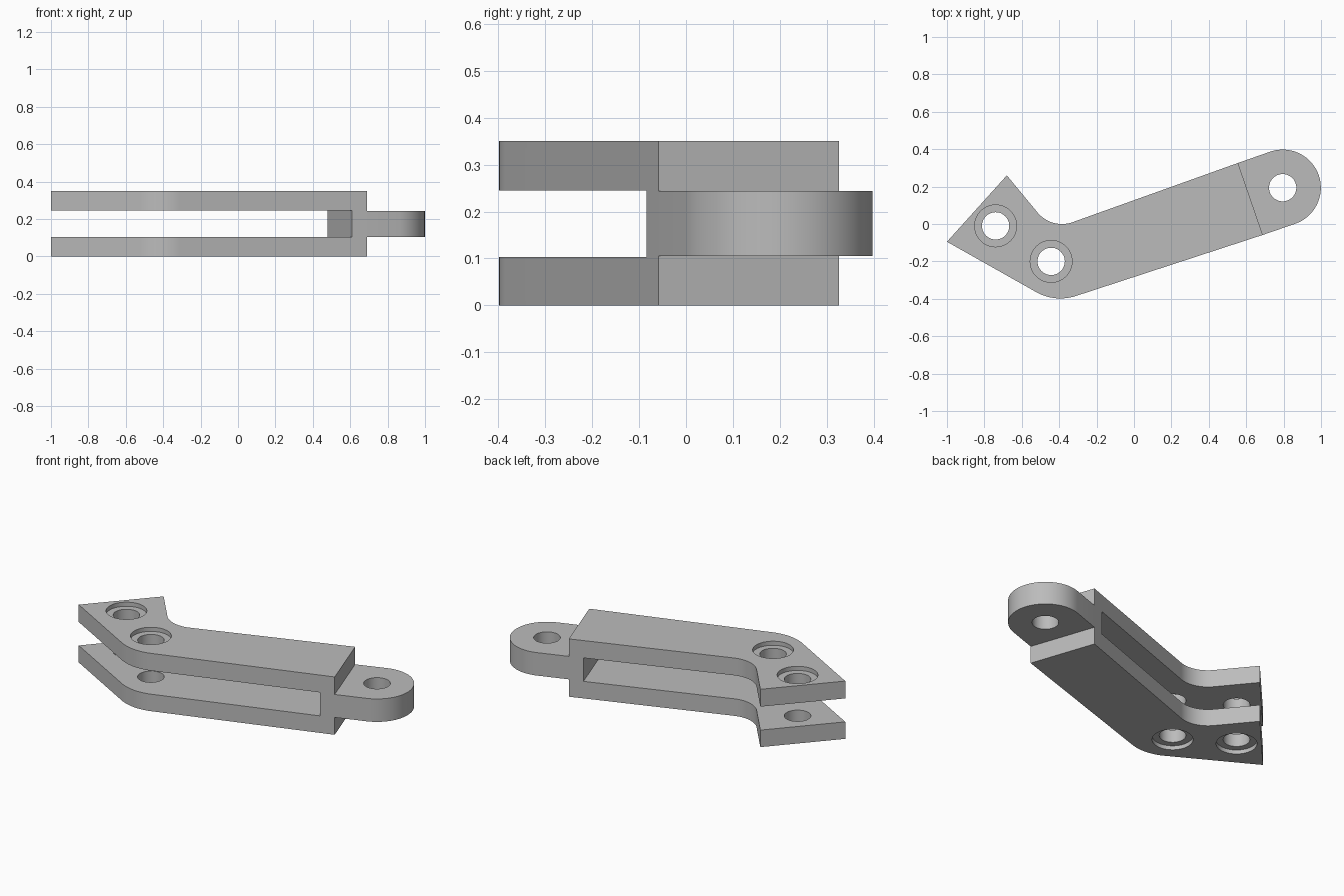
import bpy, bmesh
from math import cos, sin, radians

cube = bpy.data.objects.get("Cube")
if cube:
    bpy.data.objects.remove(cube, do_unlink=True)

HEIGHT = 0.35
SLOT = (0.103, 0.245)     # fork gap
TONGUE = (0.105, 0.244)   # tongue thickness
ARM_ANGLE = radians(19)
BORE, RECESS, RECESS_DEPTH = 0.073, 0.112, 0.025
TONGUE_EYE = (0.795, 0.194)
FORK_EYES = [(-0.74, -0.01), (-0.443, -0.2)]

grey = bpy.data.materials.new("plain grey")
grey.use_nodes = True
grey.diffuse_color = (0.5, 0.5, 0.5, 1)
grey.node_tree.nodes["Principled BSDF"].inputs["Base Color"].default_value = (0.5, 0.5, 0.5, 1)


def arc(center, radius, start, end, steps=20):
    angles = [radians(start + (end - start) * i / steps) for i in range(steps + 1)]
    return [(center[0] + radius * cos(a), center[1] + radius * sin(a)) for a in angles]


def prism(name, outline, z0, z1):
    """Extrude a closed plan outline from z0 to z1."""
    bm = bmesh.new()
    face = bm.faces.new([bm.verts.new((x, y, z0)) for x, y in outline])
    # Keep the first face as the bottom cap and raise a copy of it as the top
    top = bmesh.ops.extrude_face_region(bm, geom=[face], use_keep_orig=True)["geom"]
    bmesh.ops.translate(bm, vec=(0, 0, z1 - z0),
                        verts=[v for v in top if isinstance(v, bmesh.types.BMVert)])
    bmesh.ops.recalc_face_normals(bm, faces=bm.faces)
    mesh = bpy.data.meshes.new(name)
    bm.to_mesh(mesh)
    bm.free()
    mesh.materials.append(grey)
    obj = bpy.data.objects.new(name, mesh)
    bpy.context.collection.objects.link(obj)
    return obj


def cut(target, outline, z0, z1):
    """Subtract a prism from the target."""
    cutter = prism("cutter", outline, z0, z1)
    cutter.hide_render = True
    mod = target.modifiers.new("cut", "BOOLEAN")
    mod.operation, mod.solver, mod.object = "DIFFERENCE", "EXACT", cutter
    bpy.context.view_layer.objects.active = target
    bpy.ops.object.modifier_apply(modifier=mod.name)
    bpy.data.objects.remove(cutter, do_unlink=True)


def strip(u0, u1):
    """Wide rectangle across the arm, between two distances along it."""
    c, s = cos(ARM_ANGLE), sin(ARM_ANGLE)
    corners = [(u0, -2), (u1, -2), (u1, 2), (u0, 2)]
    return [(u * c - v * s, u * s + v * c) for u, v in corners]


def circle(center, radius):
    return arc(center, radius, 0, 360, 48)[:-1]


# Whole plan outline: pointed fork end, bent arm, rounded tongue
outline = [(-1, -0.095)]
outline += arc((-0.393, -0.133), 0.265, 241, 288.4)
outline += [(0.69, -0.058)]
outline += arc(TONGUE_EYE, 0.204, -71, 109, 32)
outline += [(0.555, 0.326)]
outline += arc((-0.385, 0.17), 0.17, 289.5, 221)
outline += [(-0.68, 0.26)]
link = prism("forked_link_arm", outline, 0, HEIGHT)

# Fork slot, and the steps above and below the tongue
cut(link, strip(-2, 0.549), *SLOT)
cut(link, strip(0.632, 2), TONGUE[1], 1)
cut(link, strip(0.632, 2), -1, TONGUE[0])

# Pin holes, with shallow recesses on both outer faces of the fork
for eye in FORK_EYES + [TONGUE_EYE]:
    cut(link, circle(eye, BORE), -1, 1)
for eye in FORK_EYES:
    cut(link, circle(eye, RECESS), HEIGHT - RECESS_DEPTH, 1)
    cut(link, circle(eye, RECESS), -1, RECESS_DEPTH)

bpy.ops.object.select_all(action="DESELECT")
link.select_set(True)
bpy.context.view_layer.objects.active = link
bpy.ops.object.shade_smooth_by_angle(angle=radians(25))
